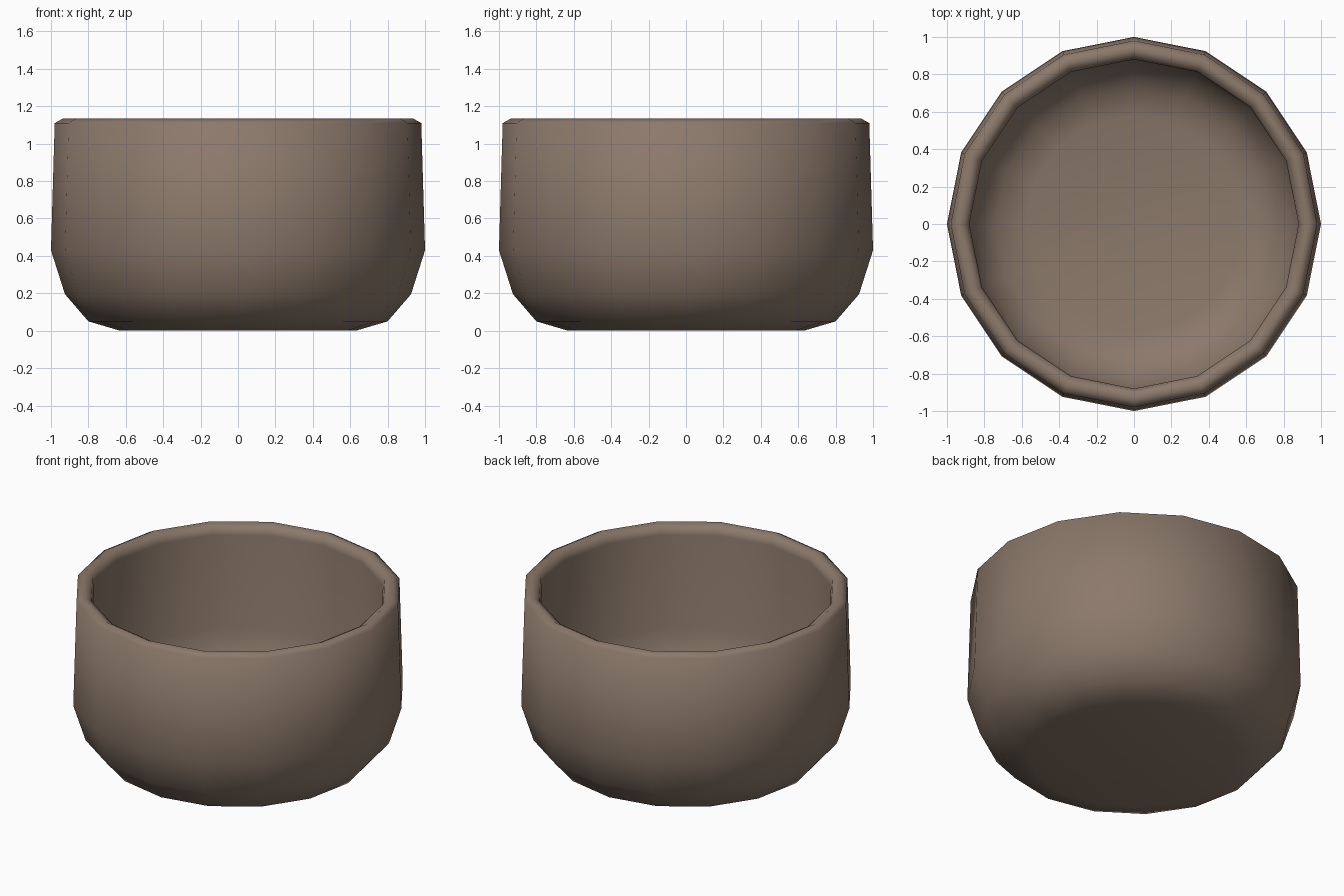
import bpy, bmesh, math

if "Cube" in bpy.data.objects:
    bpy.data.objects.remove(bpy.data.objects["Cube"])

SIDES = 16
# Closed wall section (radius, height): outside going up, over the rim, down the inside
PROFILE = [(0.63, 0.0), (0.80, 0.05), (0.925, 0.195), (1.0, 0.43), (0.98, 1.11),
           (0.935, 1.135), (0.89, 1.11), (0.88, 1.07), (0.92, 0.43), (0.85, 0.23),
           (0.74, 0.11), (0.58, 0.07)]

mat = bpy.data.materials.new("clay brown")
mat.diffuse_color = (0.26, 0.19, 0.145, 1)
mat.use_nodes = True
mat.node_tree.nodes["Principled BSDF"].inputs["Base Color"].default_value = mat.diffuse_color

# Bowl: lathe the section, then cap the underside and inner floor
bm = bmesh.new()
rings = [[bm.verts.new((r * math.cos(2 * math.pi * i / SIDES),
                        r * math.sin(2 * math.pi * i / SIDES), z))
          for i in range(SIDES)] for r, z in PROFILE]
for a, b in zip(rings, rings[1:]):
    for i in range(SIDES):
        j = (i + 1) % SIDES
        bm.faces.new((a[i], a[j], b[j], b[i]))
bm.faces.new(rings[0][::-1])
bm.faces.new(rings[-1])
for f in bm.faces:
    f.smooth = True

mesh = bpy.data.meshes.new("bowl")
bm.to_mesh(mesh)
bm.free()
mesh.materials.append(mat)
bpy.context.collection.objects.link(bpy.data.objects.new("bowl", mesh))
